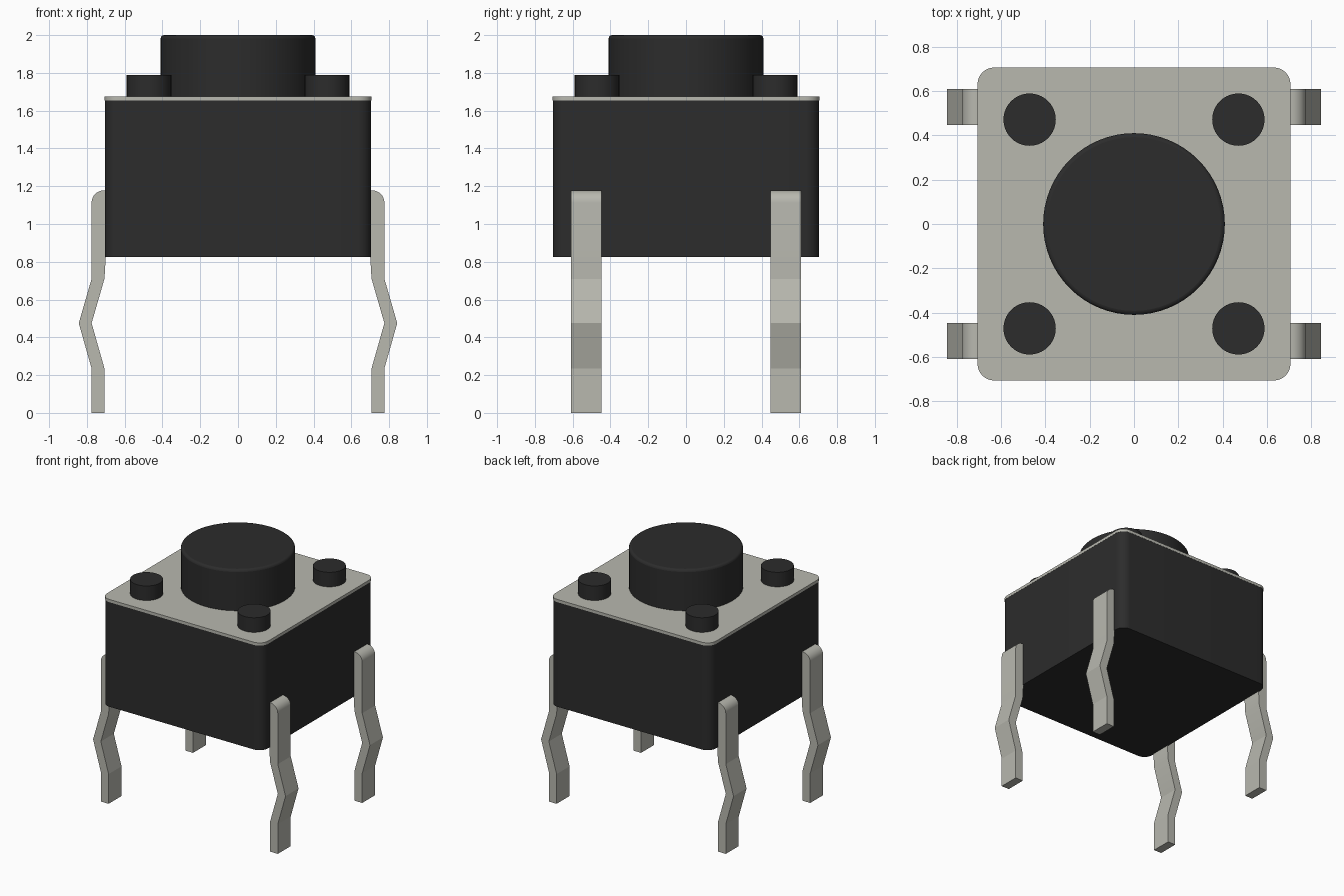
import bpy, bmesh
from math import sin, cos, pi, radians

if "Cube" in bpy.data.objects:
    bpy.data.objects.remove(bpy.data.objects["Cube"])


def material(name, rgb):
    m = bpy.data.materials.new(name)
    m.diffuse_color = (*rgb, 1)
    m.use_nodes = True
    m.node_tree.nodes["Principled BSDF"].inputs["Base Color"].default_value = m.diffuse_color
    return m


PLASTIC = material("black_plastic", (0.025, 0.025, 0.025))
METAL = material("tinned_metal", (0.48, 0.48, 0.43))


def prism(name, outline, extrude, mat):
    """Close an outline of 3D points and extrude it along a vector."""
    bm = bmesh.new()
    face = bm.faces.new([bm.verts.new(p) for p in outline])
    new = bmesh.ops.extrude_face_region(bm, geom=[face])["geom"]
    verts = [v for v in new if isinstance(v, bmesh.types.BMVert)]
    bmesh.ops.translate(bm, verts=verts, vec=extrude)
    bmesh.ops.recalc_face_normals(bm, faces=bm.faces)
    mesh = bpy.data.meshes.new(name)
    bm.to_mesh(mesh)
    bm.free()
    mesh.materials.append(mat)
    ob = bpy.data.objects.new(name, mesh)
    bpy.context.collection.objects.link(ob)
    return ob


def smooth(ob, angle=35):
    bpy.ops.object.select_all(action='DESELECT')
    ob.select_set(True)
    bpy.context.view_layer.objects.active = ob
    bpy.ops.object.shade_smooth_by_angle(angle=radians(angle))


def arc(cx, cy, r, start, end, n):
    return [(cx + r * cos(start + (end - start) * i / n),
             cy + r * sin(start + (end - start) * i / n)) for i in range(n + 1)]


def rounded_box(name, half, radius, z0, z1, mat):
    c = half - radius
    pts = []
    for k, (sx, sy) in enumerate([(1, 1), (-1, 1), (-1, -1), (1, -1)]):
        pts += arc(sx * c, sy * c, radius, k * pi / 2, (k + 1) * pi / 2, 8)
    smooth(prism(name, [(x, y, z0) for x, y in pts], (0, 0, z1 - z0), mat))


def cylinder(name, x, y, r, z0, z1, sides, bevel=0):
    pts = arc(x, y, r, 0, 2 * pi, sides)[:-1]
    ob = prism(name, [(px, py, z0) for px, py in pts], (0, 0, z1 - z0), PLASTIC)
    if bevel:
        b = ob.modifiers.new("rounded_rim", 'BEVEL')
        b.width, b.segments = bevel, 3
        b.limit_method, b.angle_limit = 'ANGLE', radians(40)
    smooth(ob)


# Housing and metal cover plate
rounded_box("housing", 0.705, 0.075, 0.825, 1.653, PLASTIC)
rounded_box("cover_plate", 0.706, 0.075, 1.653, 1.675, METAL)

# Push button and four corner pegs
cylinder("push_button", 0, 0, 0.41, 1.66, 2.0, 64, 0.018)
for sx in (-1, 1):
    for sy in (-1, 1):
        cylinder("corner_peg", sx * 0.471, sy * 0.471, 0.118, 1.66, 1.79, 40)

# Kinked legs: side profile in x/z with a rounded shoulder
profile = [(0.707, 0), (0.775, 0), (0.775, 0.235), (0.843, 0.475), (0.775, 0.71)]
profile += arc(0.71, 1.113, 0.065, 0, pi / 2, 8)
profile += [(0.70, 1.178), (0.70, 0.825), (0.707, 0.71), (0.775, 0.475), (0.707, 0.235)]
for sx in (-1, 1):
    for y0 in (-0.609, 0.447):
        smooth(prism("leg", [(sx * x, y0, z) for x, z in profile], (0, 0.162, 0), METAL), 14)
